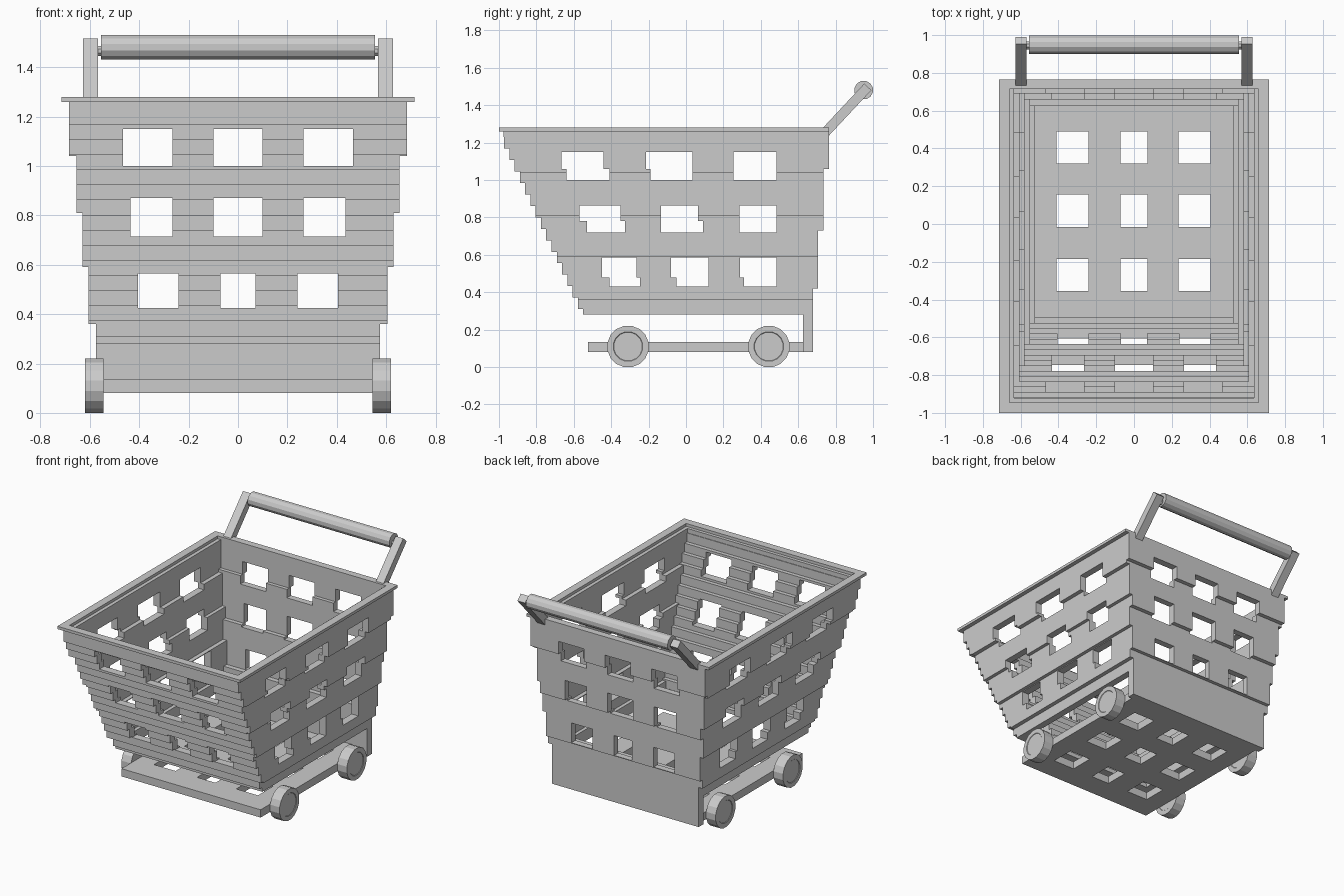
import bpy, bmesh, math
from mathutils import Vector, Matrix

if "Cube" in bpy.data.objects:
    bpy.data.objects.remove(bpy.data.objects["Cube"])


def finish(name, bm):
    bmesh.ops.recalc_face_normals(bm, faces=bm.faces)
    me = bpy.data.meshes.new(name)
    bm.to_mesh(me)
    bm.free()
    ob = bpy.data.objects.new(name, me)
    bpy.context.collection.objects.link(ob)
    return ob


def blocks(name, ops):
    """Union / cut of axis-aligned boxes; ops = [(fill, (x0,x1), (y0,y1), (z0,z1))]."""
    ops = [(f, *[tuple(round(v, 4) for v in r) for r in rs]) for f, *rs in ops]
    ax = [sorted({v for o in ops for v in o[k]}) for k in (1, 2, 3)]
    at = [{v: i for i, v in enumerate(a)} for a in ax]
    solid = set()
    for fill, *rs in ops:
        r = [range(at[k][rs[k][0]], at[k][rs[k][1]]) for k in range(3)]
        cells = {(i, j, k) for i in r[0] for j in r[1] for k in r[2]}
        solid = solid | cells if fill else solid - cells
    bm, verts = bmesh.new(), {}

    def vert(c):
        if c not in verts:
            verts[c] = bm.verts.new([ax[k][c[k]] for k in range(3)])
        return verts[c]

    # only the exposed sides of filled cells become faces
    for c in sorted(solid):
        for k in range(3):
            u, w = (k + 1) % 3, (k + 2) % 3
            for s in (0, 1):
                n = list(c)
                n[k] += 2 * s - 1
                if tuple(n) in solid:
                    continue
                loop = []
                for du, dw in ((0, 0), (1, 0), (1, 1), (0, 1)):
                    p = list(c)
                    p[k] += s
                    p[u] += du
                    p[w] += dw
                    loop.append(vert(tuple(p)))
                bm.faces.new(loop if s else loop[::-1])
    me = bpy.data.meshes.new(name)
    bm.to_mesh(me)
    bm.free()
    ob = bpy.data.objects.new(name, me)
    bpy.context.collection.objects.link(ob)
    return ob


# stepped wall levels: (top z, outer, inner)
SIDE = [(.36, .575, .525), (.59, .605, .55), (.81, .63, .58),
        (1.04, .655, .605), (1.26, .685, .635), (1.28, .715, .66)]
BACK = [(.42, .68, .625), (.73, .705, .66), (1.06, .735, .69), (1.28, .765, .715)]
FRONT = [(.31 + .0613 * i, -.55 - .0282 * i, -.495 - .0282 * i) for i in range(16)]
FRONT += [(1.26, -.977, -.922), (1.28, -1.0, -.945)]


def level(table, z):
    return next(t[1:] for t in table if z < t[0])


# basket shell, layer by layer
cuts = sorted({round(t[0], 4) for t in SIDE + BACK + FRONT} | {.28})
ops = []
for z0, z1 in zip(cuts, cuts[1:]):
    m = (z0 + z1) / 2
    (xo, xi), (bo, bi), (fo, fi) = (level(t, m) for t in (SIDE, BACK, FRONT))
    ops.append((1, (-xo, xo), (fo, bo), (z0, z1)))
    ops.append((0, (-xi, xi), (fi, bi), (z0, z1)))

# front and back openings
for z0, z1, c, a, b in [(1.0, 1.15, .10, .265, .465), (.715, .87, .10, .265, .435),
                        (.425, .565, .07, .24, .405)]:
    for r in ((-c, c), (a, b), (-b, -a)):
        ops.append((0, r, (-1.1, 1.1), (z0, z1)))

# side openings, slanted in two steps (lower part, upper part)
for z0, zm, z1, low, high in [
        (1.0, 1.06, 1.15, [(-.64, -.41), (-.19, .035), (.255, .485)],
         [(-.665, -.44), (-.215, .035), (.255, .485)]),
        (.72, .78, .865, [(-.53, -.325), (-.135, .09), (.285, .485)],
         [(-.57, -.35), (-.135, .063), (.285, .485)]),
        (.43, .48, .585, [(-.41, -.245), (-.05, .12), (.31, .485)],
         [(-.45, -.265), (-.08, .12), (.29, .485)])]:
    for y in low:
        ops.append((0, (-1, 1), y, (z0, zm)))
    for y in high:
        ops.append((0, (-1, 1), y, (zm, z1)))

# back panel running down to the base tray, and the tray with its nine holes
ops.append((1, (-.575, .575), (.625, .68), (.08, .28)))
ops.append((1, (-.545, .545), (-.525, .68), (.08, .135)))
for x in ((-.41, -.24), (-.072, .072), (.235, .405)):
    for y in ((-.355, -.185), (-.015, .155), (.32, .49)):
        ops.append((0, x, y, (.08, .135)))
blocks("basket_and_base", ops)


def rod(name, x0, x1, y, z, r, sides, inset=0):
    """Cylinder along x, optionally with a shallow recess in its end caps."""
    bm = bmesh.new()
    mat = (Matrix.Translation(((x0 + x1) / 2, y, z)) @ Matrix.Rotation(math.pi / 2, 4, 'Y')
           @ Matrix.Rotation(math.pi / sides, 4, 'Z'))
    bmesh.ops.create_cone(bm, cap_ends=True, segments=sides, radius1=r, radius2=r,
                          depth=x1 - x0, matrix=mat)
    if inset:
        caps = [f for f in bm.faces if len(f.verts) == sides]
        bmesh.ops.inset_individual(bm, faces=caps, thickness=inset, depth=0)
        bmesh.ops.inset_individual(bm, faces=caps, thickness=.003, depth=-.003)
    return finish(name, bm)


# wheels
for s, side in ((1, "right"), (-1, "left")):
    for y, end in ((-.31, "front"), (.443, "back")):
        x = sorted((s * .545, s * .62))
        rod(f"wheel_{end}_{side}", x[0], x[1], y, .11, .112, 16, .032)

# handle arms
a, b = Vector((0, .745, 1.255)), Vector((0, .972, 1.498))
d = b - a
for s, side in ((1, "right"), (-1, "left")):
    bm = bmesh.new()
    mat = (Matrix.Translation((a + b) / 2 + Vector((s * .598, 0, 0)))
           @ Matrix.Rotation(-math.atan2(d.y, d.z), 4, 'X')
           @ Matrix.Diagonal((.06, .052, d.length, 1)))
    bmesh.ops.create_cube(bm, size=1, matrix=mat)
    finish(f"handle_arm_{side}", bm)

# handle grip and the thinner bar joining it to the arms
rod("handle_grip", -.555, .555, .95, 1.481, .0505, 12)
rod("handle_bar", -.58, .58, .945, 1.465, .022, 8)
